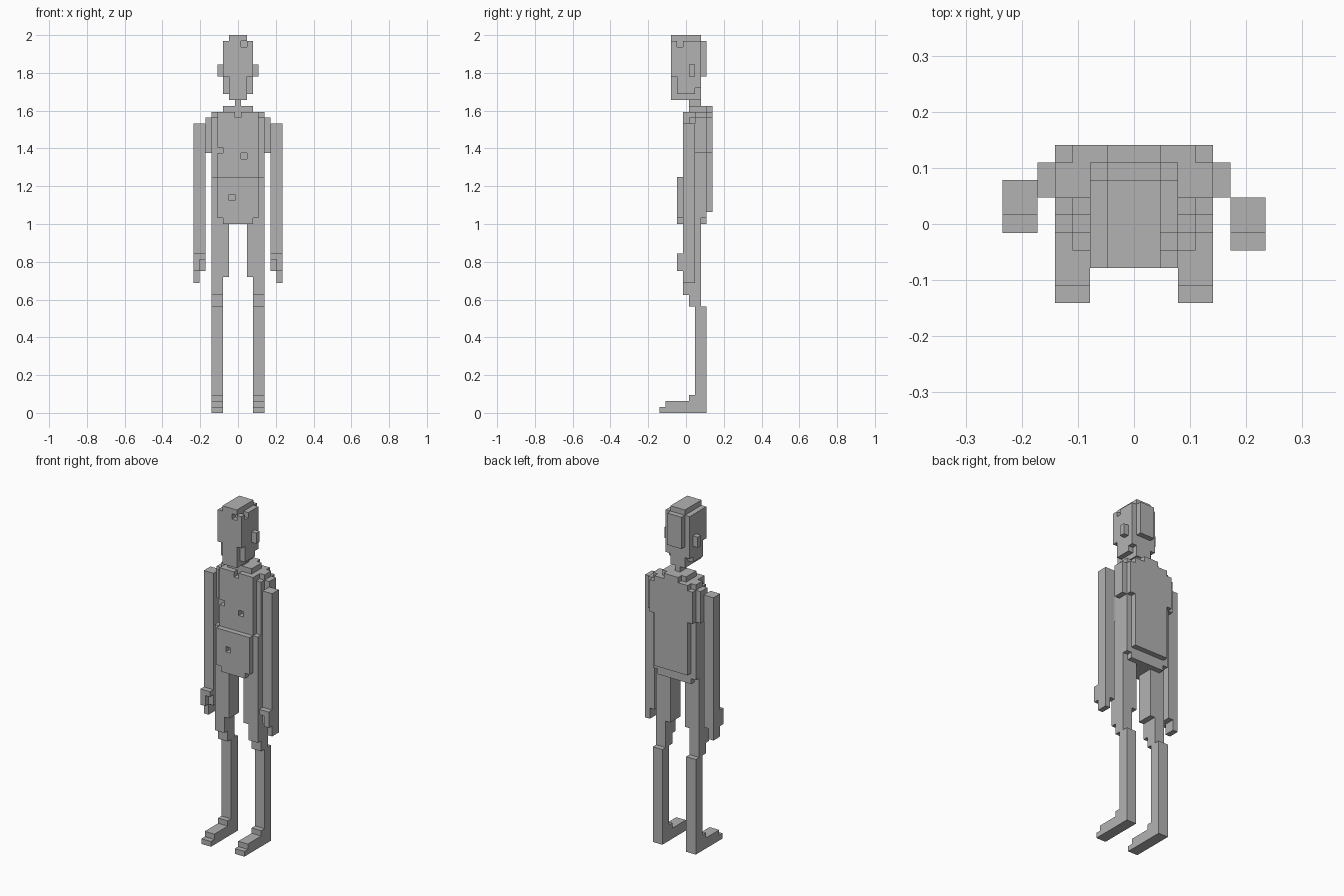
import bpy
import bmesh
from math import radians
from mathutils import Vector
from itertools import product

cube = bpy.data.objects.get("Cube")
if cube:
    bpy.data.objects.remove(cube, do_unlink=True)

UNIT = 1 / 32                      # edge of one block
ORIGIN = Vector((7.5, 4.5, 0))     # centre of the block grid

grey = bpy.data.materials.new("plain_grey")
grey.use_nodes = True
grey.diffuse_color = (0.45, 0.45, 0.45, 1)
grey.node_tree.nodes["Principled BSDF"].inputs["Base Color"].default_value = grey.diffuse_color


def cells(boxes):
    """Blocks covered by boxes given as (x0, x1, y0, y1, z0, z1)."""
    return {c for x0, x1, y0, y1, z0, z1 in boxes
            for c in product(range(x0, x1), range(y0, y1), range(z0, z1))}


def build(name, boxes, holes=()):
    """Make the outer skin of joined boxes, with small holes cut away."""
    solid = cells(boxes) - cells(holes)
    bm = bmesh.new()
    verts = {}

    def vert(p):
        key = tuple(p)
        if key not in verts:
            verts[key] = bm.verts.new([(a - o) * UNIT for a, o in zip(key, ORIGIN)])
        return verts[key]

    for cell in solid:
        for axis, side in product(range(3), (0, 1)):
            near = list(cell)
            near[axis] += 2 * side - 1
            if tuple(near) in solid:
                continue
            u, v = (axis + 1) % 3, (axis + 2) % 3
            corners = []
            for du, dv in ((0, 0), (1, 0), (1, 1), (0, 1)):
                p = list(cell)
                p[axis] += side
                p[u] += du
                p[v] += dv
                corners.append(vert(p))
            bm.faces.new(corners if side else corners[::-1])
    bmesh.ops.dissolve_limit(bm, angle_limit=radians(1), verts=bm.verts[:], edges=bm.edges[:])
    mesh = bpy.data.meshes.new(name)
    bm.to_mesh(mesh)
    bm.free()
    mesh.materials.append(grey)
    bpy.context.collection.objects.link(bpy.data.objects.new(name, mesh))


def mirror(boxes, dy=0):
    """Swap left and right, with an optional shift in depth."""
    return [(15 - b, 15 - a, c + dy, d + dy, e, f) for a, b, c, d, e, f in boxes]


# Head, with the jaw stepped in and a slab at the back
build("head", [
    (6, 9, 2, 7, 53, 64),
    (5, 10, 2, 7, 57, 63),
    (5, 10, 3, 6, 54, 57),
    (5, 10, 6, 7, 55, 57),
    (6, 9, 7, 8, 57, 63),
], holes=[(8, 9, 2, 3, 62, 63), (9, 10, 3, 4, 62, 63)])

ear = [(10, 11, 5, 6, 57, 59)]
build("left_ear", ear)
build("right_ear", mirror(ear))
build("neck", [(7, 8, 5, 7, 52, 53)])

# Torso: core, hips, chest panel and collar
build("torso", [
    (3, 12, 5, 7, 32, 50),
    (3, 12, 7, 8, 33, 50),
    (4, 11, 7, 8, 32, 33),
    (3, 12, 6, 8, 50, 51),
    (3, 12, 4, 5, 32, 40),
    (4, 11, 4, 6, 40, 51),
    (5, 10, 5, 8, 51, 52),
], holes=[(7, 8, 4, 5, 50, 51), (8, 9, 4, 5, 43, 44), (4, 5, 4, 5, 44, 45)])

build("belly_panel", [(4, 11, 3, 4, 33, 40), (5, 10, 3, 4, 32, 33)],
      holes=[(6, 7, 3, 4, 36, 37)])

build("back_plate", [
    (4, 11, 8, 9, 34, 51),
    (3, 12, 8, 9, 44, 50),
    (6, 9, 8, 9, 51, 52),
])

# Shoulders, arms and legs
shoulder = [(12, 13, 6, 8, 44, 50)]
arm = [(13, 15, 4, 6, 24, 49), (14, 15, 4, 6, 22, 24)]
hand = [(13, 15, 3, 4, 26, 27), (14, 15, 3, 4, 24, 27)]
thigh = [(9, 12, 4, 7, 23, 32), (10, 12, 4, 7, 20, 23), (10, 12, 5, 7, 18, 20)]
shin = [(10, 12, 6, 8, 3, 18)]
foot = [(10, 12, 0, 8, 0, 1), (10, 12, 1, 8, 1, 2), (10, 12, 5, 8, 2, 3)]

# The right arm hangs one block further back
for part, boxes, shift in (("shoulder", shoulder, 0), ("arm", arm, 1), ("hand", hand, 1),
                           ("thigh", thigh, 0), ("shin", shin, 0), ("foot", foot, 0)):
    build("left_" + part, boxes)
    build("right_" + part, mirror(boxes, shift))
